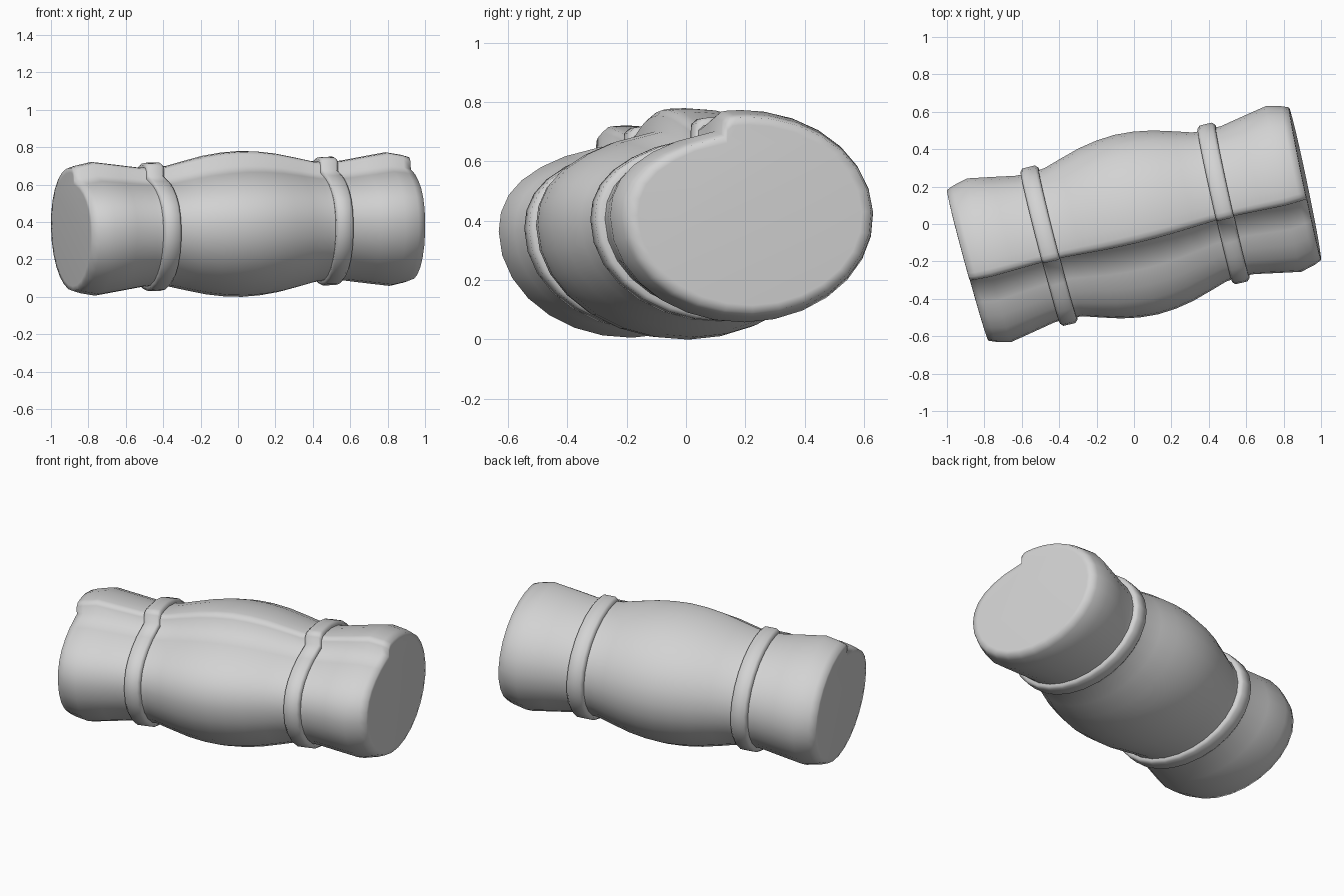
import bpy, bmesh
from math import radians, sin, cos

cube = bpy.data.objects.get("Cube")
if cube:
    bpy.data.objects.remove(cube, do_unlink=True)

# One plain grey for the whole roll
grey = bpy.data.materials.new("plain_grey")
grey.use_nodes = True
colour = (0.65, 0.65, 0.65, 1)
grey.diffuse_color = colour
grey.node_tree.nodes["Principled BSDF"].inputs["Base Color"].default_value = colour

YAW = radians(13.6)
TILT = 0.032
MID_HEIGHT = 0.389
MID_Y = -0.006
SQUASH = 0.79


def section():
    """Flattened spiral: starts under the flap, runs round to the flap edge on top."""
    angles = [119, 132, 145, 157, 169] + [180 + 13 * i for i in range(21)] + [450, 456]
    points = []
    for a in angles:
        t = min(max((180 - a) / 60, 0), 1)
        sink = 0.19 * t * (2 - t)
        points.append((cos(radians(a)), sin(radians(a)) * (1 - sink)))
    # Upright flap edge with a bevelled top corner
    points += [(-0.15, 0.985), (-0.195, 0.935), (-0.2, 0.8)]
    return points


def place(u, v, h):
    """Move a point from the roll's own axis to its resting pose."""
    u = u * (1 + 0.033 * v) + 0.013 - TILT * h
    return (u * cos(YAW) - v * sin(YAW),
            u * sin(YAW) + v * cos(YAW) + MID_Y,
            MID_HEIGHT + TILT * u + h)


def loft(name, stations, closed):
    """Skin the spiral section along (position, radius) stations."""
    bm = bmesh.new()
    rings = [[bm.verts.new(place(u, r * p, r * SQUASH * q)) for p, q in section()]
             for u, r in stations]
    pairs = list(zip(rings, rings[1:]))
    if closed:
        pairs.append((rings[-1], rings[0]))
    else:
        bm.faces.new(rings[0])
        bm.faces.new(rings[-1])
    for a, b in pairs:
        for i in range(len(a)):
            j = (i + 1) % len(a)
            bm.faces.new((a[i], a[j], b[j], b[i]))
    bmesh.ops.recalc_face_normals(bm, faces=bm.faces)
    mesh = bpy.data.meshes.new(name)
    bm.to_mesh(mesh)
    bm.free()
    mesh.materials.append(grey)
    obj = bpy.data.objects.new(name, mesh)
    bpy.context.collection.objects.link(obj)
    bpy.ops.object.select_all(action="DESELECT")
    obj.select_set(True)
    bpy.context.view_layer.objects.active = obj
    bpy.ops.object.shade_smooth_by_angle(angle=radians(85))


# Rolled cloth: bulging middle, pinched under the straps, flared ends,
# with a narrow rim around each flat end
half = [(0.1, 0.487), (0.2, 0.469), (0.31, 0.437), (0.4, 0.409), (0.48, 0.401),
        (0.56, 0.406), (0.68, 0.429), (0.81, 0.453), (0.89, 0.433), (0.928, 0.417),
        (0.93, 0.385)]
loft("rolled_cloth", [(-u, r) for u, r in reversed(half)] + [(0, 0.494)] + half, False)

# Two straps with rounded edges
strap = [(-0.048, 0.39), (-0.048, 0.42), (-0.034, 0.435),
         (0.034, 0.435), (0.048, 0.42), (0.048, 0.39)]
for name, centre in (("right_strap", -0.48), ("left_strap", 0.48)):
    loft(name, [(centre + u, r) for u, r in strap], True)
